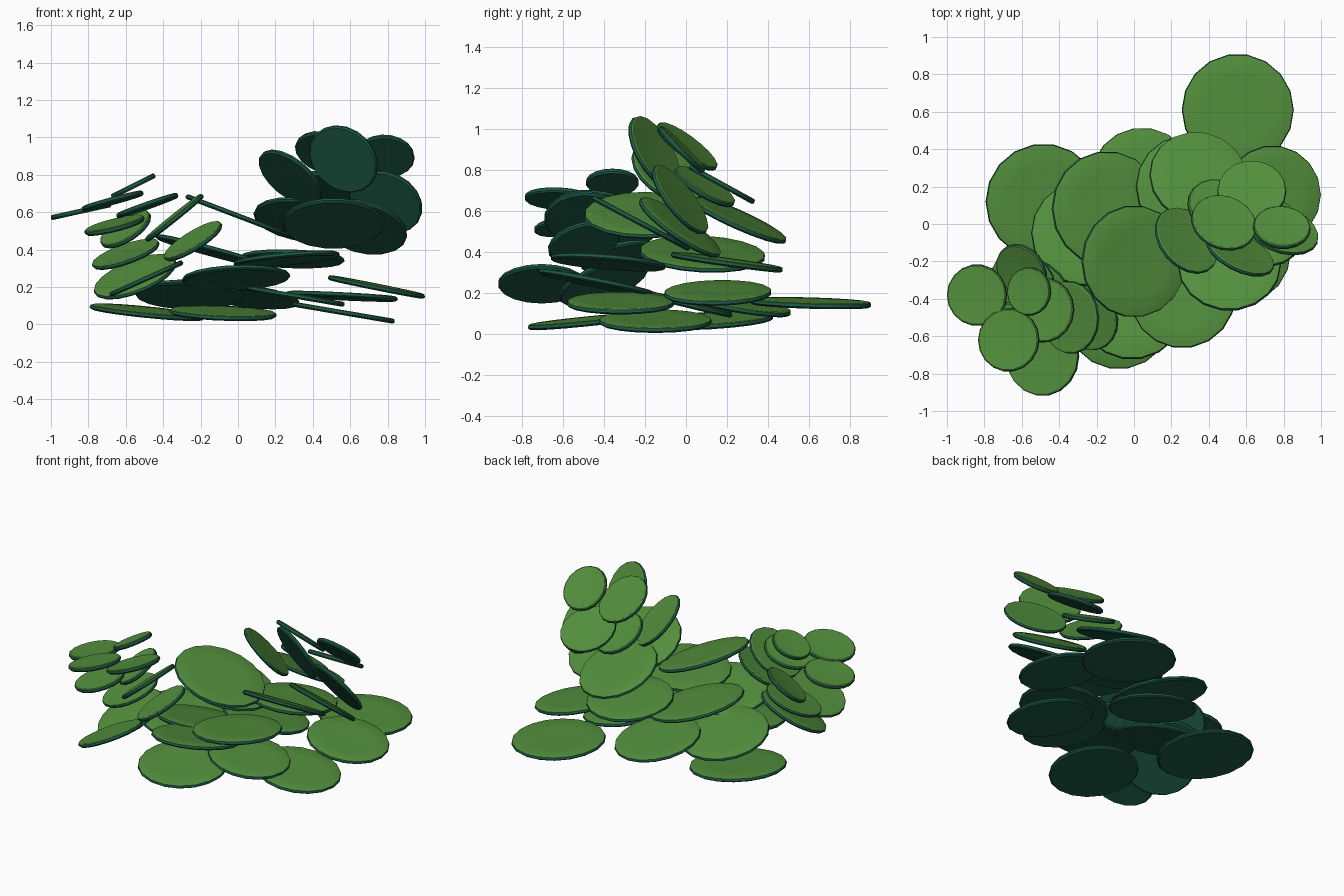
import bpy, bmesh, math
from mathutils import Vector, Matrix


def material(name, rgb):
    m = bpy.data.materials.new(name)
    m.diffuse_color = (*rgb, 1)
    return m


TOP = material("leaf green", (0.085, 0.275, 0.046))
UNDER = material("dark teal green", (0.012, 0.098, 0.058))
SIDES = 18
# leaf cross-section: radius factor, height
PROFILE = [(0.6, -0.013), (0.96, -0.013), (1.0, -0.004), (0.985, 0.010), (0.95, 0.014), (0.6, 0.011)]


def leaf(name, x, y, z, r, slope_x, slope_y):
    """Thin round leaf, tilted so its top follows the given slopes."""
    bm = bmesh.new()
    rings = []
    for f, h in PROFILE:
        rings.append([bm.verts.new((r * f * math.cos(2 * math.pi * i / SIDES),
                                    r * f * math.sin(2 * math.pi * i / SIDES), h))
                      for i in range(SIDES)])
    bm.faces.new(rings[0][::-1]).material_index = 1
    for k in range(len(rings) - 1):
        for i in range(SIDES):
            j = (i + 1) % SIDES
            face = bm.faces.new((rings[k][i], rings[k][j], rings[k + 1][j], rings[k + 1][i]))
            face.material_index = 0 if k >= 3 else 1
    bm.faces.new(rings[-1]).material_index = 0
    normal = Vector((-slope_x, -slope_y, 1)).normalized()
    turn = Vector((0, 0, 1)).rotation_difference(normal).to_matrix().to_4x4()
    bm.transform(Matrix.Translation((x, y, z)) @ turn)
    mesh = bpy.data.meshes.new(name)
    bm.to_mesh(mesh)
    bm.free()
    mesh.materials.append(TOP)
    mesh.materials.append(UNDER)
    ob = bpy.data.objects.new(name, mesh)
    bpy.context.collection.objects.link(ob)
    bpy.context.view_layer.objects.active = ob
    ob.select_set(True)
    bpy.ops.object.shade_smooth_by_angle(angle=math.radians(30))
    ob.select_set(False)


# each leaf: x, y, z, radius, slope along x, slope along y
ground_leaves = [
    (0.555, 0.61, 0.15, 0.30, -0.05, -0.03),
    (-0.485, 0.12, 0.065, 0.31, -0.10, 0.06),
    (0.05, 0.24, 0.15, 0.28, -0.12, -0.18),
    (0.74, 0.155, 0.20, 0.265, -0.20, 0.02),
    (0.565, -0.15, 0.062, 0.278, -0.17, 0.0),
    (-0.08, -0.49, 0.06, 0.288, -0.04, 0.10),
    (-0.26, -0.05, 0.16, 0.29, -0.02, -0.25),
    (0.31, -0.32, 0.15, 0.265, -0.17, 0.0),
]
middle_leaves = [
    (-0.14, 0.08, 0.39, 0.31, -0.27, -0.05),
    (0.00, -0.20, 0.58, 0.30, -0.38, 0.0),
    (0.29, 0.20, 0.35, 0.28, -0.03, -0.14),
    (0.345, 0.25, 0.56, 0.265, -0.15, -0.45),
    (0.51, -0.22, 0.54, 0.275, 0.0, -0.53),
    (0.67, -0.03, 0.52, 0.24, -0.25, -0.70),
    (0.26, -0.38, 0.35, 0.285, 0.09, -0.08),
    (-0.01, -0.44, 0.25, 0.29, 0.04, -0.20),
]
right_sprig = [
    (0.79, -0.03, 0.655, 0.205, -0.5, -1.3),
    (0.48, 0.005, 0.915, 0.18, -0.3, -0.75),
    (0.565, -0.155, 0.885, 0.20, -0.9, -1.75),
    (0.79, -0.02, 0.90, 0.155, -0.1, -1.0),
    (0.28, -0.09, 0.785, 0.20, -0.8, -0.7),
    (0.63, 0.175, 0.73, 0.185, 0.0, -0.55),
    (0.45, 0.09, 0.72, 0.17, -0.3, -0.6),
]
left_sprig = [
    (-0.84, -0.38, 0.605, 0.165, 0.22, 0.0),
    (-0.67, -0.62, 0.66, 0.17, 0.27, -0.05),
    (-0.56, -0.36, 0.74, 0.13, 0.50, 0.0),
    (-0.49, -0.705, 0.245, 0.215, 0.45, 0.0),
    (-0.55, -0.40, 0.255, 0.235, 0.40, 0.40),
    (-0.66, -0.58, 0.53, 0.165, 0.25, 0.15),
    (-0.60, -0.25, 0.51, 0.155, 0.65, 0.50),
    (-0.60, -0.33, 0.375, 0.19, 0.35, 0.25),
    (-0.24, -0.50, 0.445, 0.18, 0.62, 0.28),
    (-0.34, -0.50, 0.57, 0.195, 0.80, 0.05),
    (-0.485, -0.46, 0.635, 0.175, 0.35, -0.05),
]

for part, leaves in (("ground_leaf", ground_leaves), ("middle_leaf", middle_leaves),
                     ("right_sprig_leaf", right_sprig), ("left_sprig_leaf", left_sprig)):
    for n, spec in enumerate(leaves, 1):
        leaf(f"{part}_{n}", *spec)
